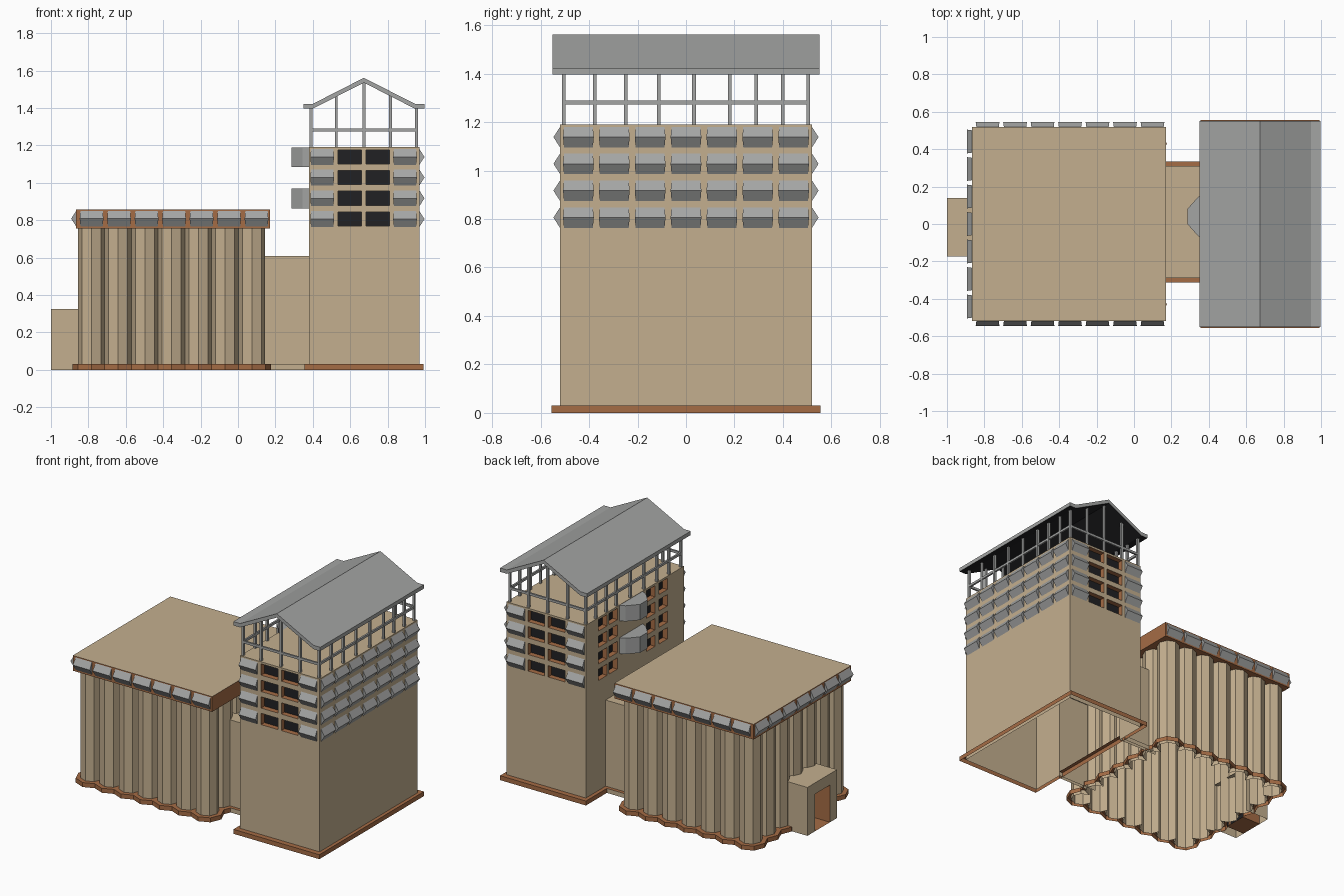
import bpy
from mathutils import Vector

if "Cube" in bpy.data.objects:
    bpy.data.objects.remove(bpy.data.objects["Cube"])


def material(name, r, g, b):
    m = bpy.data.materials.new(name)
    m.diffuse_color = (r, g, b, 1)
    m.use_nodes = True
    m.node_tree.nodes["Principled BSDF"].inputs["Base Color"].default_value = m.diffuse_color
    return m


TAN = material("tan_concrete", .55, .43, .275)
BROWN = material("brown_trim", .376, .15, .06)
GRAY = material("gray_metal", .37, .375, .37)
BLACK = material("black_glass", .015, .015, .017)

FRONT, BACK, LEFT, RIGHT = (0, -1), (0, 1), (-1, 0), (1, 0)


class Part:
    """Collects faces, then becomes one object."""
    def __init__(self, name, *mats):
        self.name, self.mats = name, mats
        self.v, self.f, self.m = [], [], []

    def face(self, pts, mat=0):
        n = len(self.v)
        self.v += [tuple(p) for p in pts]
        self.f.append(list(range(n, n + len(pts))))
        self.m.append(mat)

    def prism(self, a, b, mat=0):
        """Solid between two matching loops."""
        n = len(a)
        self.face(a[::-1], mat)
        self.face(b, mat)
        for i in range(n):
            j = (i + 1) % n
            self.face([a[i], a[j], b[j], b[i]], mat)

    def box(self, x0, x1, y0, y1, z0, z1, mat=0):
        loop = [(x0, y0), (x1, y0), (x1, y1), (x0, y1)]
        self.prism([(x, y, z0) for x, y in loop], [(x, y, z1) for x, y in loop], mat)

    def done(self):
        me = bpy.data.meshes.new(self.name)
        me.from_pydata(self.v, [], self.f)
        for m in self.mats:
            me.materials.append(m)
        me.polygons.foreach_set("material_index", self.m)
        me.update()
        ob = bpy.data.objects.new(self.name, me)
        bpy.context.collection.objects.link(ob)


def on_side(n, dist):
    """Map (u, z, outward) onto a vertical plane with normal n."""
    return lambda u, z, d=0: Vector((n[0] * (dist + d) - n[1] * u,
                                     n[1] * (dist + d) + n[0] * u, z))


def wall(part, n, dist, u0, u1, z0, z1, holes=(), opening=None, depth=.035, mat=0):
    """Wall sheet with recessed windows (brown reveals, black backs)."""
    P = on_side(n, dist)
    rects = list(holes) + ([opening] if opening else [])
    us = sorted({u0, u1, *[r[0] for r in rects], *[r[1] for r in rects]})
    zs = sorted({z0, z1, *[r[2] for r in rects], *[r[3] for r in rects]})
    for a, b in zip(us, us[1:]):
        for c, d in zip(zs, zs[1:]):
            mu, mz = (a + b) / 2, (c + d) / 2
            if not any(r[0] < mu < r[1] and r[2] < mz < r[3] for r in rects):
                part.face([P(a, c), P(b, c), P(b, d), P(a, d)], mat)
    for a, b, c, d in holes:
        q = [(a, c), (b, c), (b, d), (a, d)]
        for i in range(4):
            s, t = q[i], q[(i + 1) % 4]
            part.face([P(*s), P(*t), P(*t, -depth), P(*s, -depth)], 1)
        part.face([P(*s, -depth) for s in q], 2)


def bay(part, n, dist, u, zmid, w=.127, h=.042, out=.027):
    """Wedge-shaped window hood."""
    P = on_side(n, dist)
    ends = [[P(u + s * k, zmid + z, d) for z, d, k in
             ((-h, 0, .94), (0, out, 1), (h, 0, .94))] for s in (-w / 2, w / 2)]
    part.prism(ends[1], ends[0])


def ring(part, outer, inner, z, side=0, top=0):
    """Base trim: outer band and top ledge, open below."""
    n = len(outer)
    for i in range(n):
        j = (i + 1) % n
        (ax, ay), (bx, by) = outer[i], outer[j]
        (cx, cy), (dx, dy) = inner[j], inner[i]
        part.face([(ax, ay, 0), (bx, by, 0), (bx, by, z), (ax, ay, z)], side)
        part.face([(ax, ay, z), (bx, by, z), (cx, cy, z), (dx, dy, z)], top)


# ---- silo block: 7 x 7 octagonal columns around the edge
S, R, CX = .143, .0715, -.355
inner, outer = [], []
for n in (FRONT, RIGHT, BACK, LEFT):
    ux, uy = -n[1], n[0]
    for i in range(7):
        c = (i - 3) * S
        k, g = R * .7071, R + .03
        corner = g * .7071
        pts = [((-k, k), (-corner, corner) if i == 0 else (-k, .0806)), ((0, R), (0, g))]
        if i < 6:
            pts += [((k, k), (k, .0806)), ((R, 0), (R, .0718))]
        for loop, idx in ((inner, 0), (outer, 1)):
            for p in pts:
                u, d = c + p[idx][0], 3 * S + p[idx][1]
                loop.append((CX + ux * u + n[0] * d, uy * u + n[1] * d))

silo = Part("silo_columns", TAN)
for i, (ax, ay) in enumerate(inner):
    bx, by = inner[(i + 1) % len(inner)]
    silo.face([(ax, ay, 0), (bx, by, 0), (bx, by, .76), (ax, ay, .76)])
silo.done()
trim = Part("silo_base_trim", BROWN)
ring(trim, outer, inner, .03)
trim.done()

# silo cap: brown band with tan roof
cap = Part("silo_cap", BROWN, TAN)
cap.box(-.865, .17, -.518, .518, .755, .857)
cap.m[1] = 1
cap.done()
hoods = Part("silo_window_hoods", GRAY)
for i in range(7):
    t = (i - 3) * .147
    bay(hoods, FRONT, .518, -.342 + t, .808)
    bay(hoods, BACK, .518, .342 + t, .808)
    bay(hoods, LEFT, .865, t, .808)
hoods.done()

# ---- entrance block with doorway
ent = Part("entrance", TAN, BROWN, BLACK)
wall(ent, LEFT, 1, -.14, .175, 0, .325, holes=[(-.06, .1, 0, .25)], depth=.14)
wall(ent, FRONT, .175, -1, -.82, 0, .325)
wall(ent, BACK, .14, .82, 1, 0, .325)
ent.face([(-1, -.175, .325), (-.82, -.175, .325), (-.82, .14, .325), (-1, .14, .325)])
ent.done()

# ---- connector
con = Part("connector", TAN, BROWN)
wall(con, FRONT, .29, .08, .38, 0, .608)
wall(con, BACK, .31, -.38, -.08, 0, .608)
con.face([(.08, -.29, .608), (.38, -.29, .608), (.38, .31, .608), (.08, .31, .608)])
for n, d, s in ((FRONT, .29, 1), (BACK, .31, -1)):
    P = on_side(n, d)
    a, b = sorted((.13 * s, .36 * s))
    con.face([P(a, 0, .023), P(b, 0, .023), P(b, .03, .023), P(a, .03, .023)], 0)
    con.face([P(a, .03, .023), P(b, .03, .023), P(b, .03), P(a, .03)], 1)
con.done()

# ---- tower
X0, X1, Y, TOP, TC = .38, .97, .52, 1.19, .673
ROWS = [1.138, 1.028, .917, .806]


def windows(centres, w):
    return [(c - w / 2, c + w / 2, z - .038, z + .038) for c in centres for z in ROWS]


tower = Part("tower_walls", TAN, BROWN, BLACK)
wall(tower, FRONT, Y, X0, X1, 0, TOP, windows((.598, .748), .125))
wall(tower, BACK, Y, -X1, -X0, 0, TOP, windows((-.598, -.748), .125))
wall(tower, RIGHT, X1, -Y, Y, 0, TOP)
wall(tower, LEFT, -X0, -Y, Y, 0, TOP, windows((-.34, -.23, .17, .30), .09),
     opening=(-.31, .29, 0, .608))
tower.face([(X0, -Y, TOP), (X1, -Y, TOP), (X1, Y, TOP), (X0, Y, TOP)])
tower.done()

base = Part("tower_base_trim", BROWN)
ring(base, [(.355, -.555), (.993, -.555), (.993, .555), (.355, .555)],
     [(X0, -Y), (X1, -Y), (X1, Y), (X0, Y)], .03)
base.done()

hoods = Part("tower_window_hoods", GRAY)
for z in ROWS:
    for x in (.45, .893):
        bay(hoods, FRONT, Y, x, z)
        bay(hoods, BACK, Y, -x, z)
    for i in range(7):
        bay(hoods, RIGHT, X1, (i - 3) * .148, z)
hoods.done()

# projecting gray bays facing the silo
HALF = [(.385, .125), (.345, .107), (.285, .04)]
plan = [(x, .04 + y) for x, y in HALF] + [(x, .04 - y) for x, y in HALF[::-1]]
big = Part("projecting_bays", GRAY)
for z0, z1 in ((1.083, 1.188), (.863, .97)):
    big.prism([(x, y, z0) for x, y in plan], [(x, y, z1) for x, y in plan])
big.done()

# ---- rooftop posts and rails
frame = Part("roof_posts_and_rails", GRAY)
PX = [.391, .525, .673, .815, .955]
PY = [-.504, -.376, -.248, -.112, .033, .18, .29, .4, .504]
T = .0075


def roof_z(x):
    return 1.40 + max(0, .273 - abs(x - TC)) * .137 / .273


for x in PX:
    for y in PY:
        if x in (PX[0], PX[-1]) or y in (PY[0], PY[-1]):
            frame.box(x - T, x + T, y - T, y + T, TOP, roof_z(x) + .006)
for x in (PX[0], PX[-1]):
    frame.box(x - .006, x + .006, PY[0], PY[-1], 1.273, 1.289)
for y in (PY[0], PY[-1]):
    frame.box(PX[0], PX[-1], y - .006, y + .006, 1.273, 1.289)
frame.done()

# ---- gable roof, black underneath
top = [(-.323, 1.422), (-.273, 1.422), (0, 1.561), (.273, 1.422), (.323, 1.422)]
roof = Part("gable_roof", GRAY, BLACK)
for (xa, za), (xb, zb) in zip(top, top[1:]):
    q = [(TC + xa, za - .026), (TC + xb, zb - .026), (TC + xb, zb), (TC + xa, za)]
    f, b = [[(x, y, z) for x, z in q] for y in (-.55, .55)]
    roof.face(f)
    roof.face(b[::-1])
    roof.face([f[3], f[2], b[2], b[3]])
    roof.face([f[1], f[0], b[0], b[1]], 1)
    if xa == -.323:
        roof.face([f[0], f[3], b[3], b[0]])
    if xb == .323:
        roof.face([f[2], f[1], b[1], b[2]])
roof.done()
